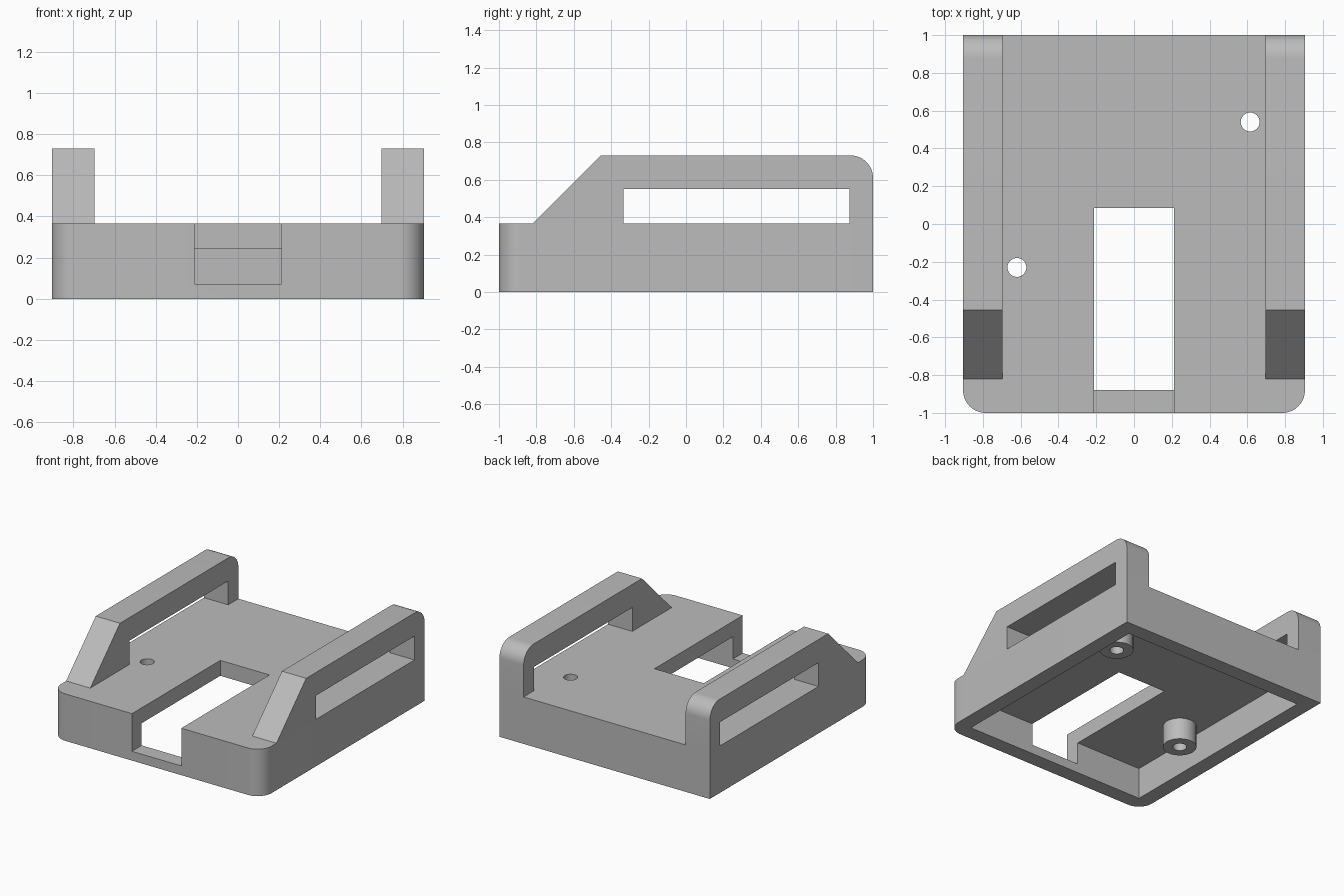
import bpy, bmesh
from math import cos, sin, pi, radians
from mathutils import Vector

default = bpy.data.objects.get("Cube")
if default:
    bpy.data.objects.remove(default)

W, T = 0.905, 0.12            # half width, wall thickness
DECK, TOP = 0.365, 0.73       # deck height, handle height

grey = bpy.data.materials.new("matte grey")
grey.use_nodes = True
colour = (0.5, 0.5, 0.5, 1)
grey.diffuse_color = colour
grey.node_tree.nodes["Principled BSDF"].inputs["Base Color"].default_value = colour


def arc(cx, cy, r, start, end, steps=12):
    angles = [start + (end - start) * i / steps for i in range(steps + 1)]
    return [(cx + r * cos(a), cy + r * sin(a)) for a in angles]


def prism(name, outline, low, high, axis="z"):
    """Extrude a closed outline along z (xy outline) or x (yz outline)."""
    bm = bmesh.new()
    place = (lambda a, b: (a, b, low)) if axis == "z" else (lambda a, b: (low, a, b))
    step = Vector((0, 0, high - low)) if axis == "z" else Vector((high - low, 0, 0))
    face = bm.faces.new([bm.verts.new(place(a, b)) for a, b in outline])
    extruded = bmesh.ops.extrude_face_region(bm, geom=[face], use_keep_orig=True)
    bmesh.ops.translate(bm, vec=step,
                        verts=[v for v in extruded["geom"] if isinstance(v, bmesh.types.BMVert)])
    bmesh.ops.recalc_face_normals(bm, faces=bm.faces)
    mesh = bpy.data.meshes.new(name)
    bm.to_mesh(mesh)
    bm.free()
    mesh.materials.append(grey)
    obj = bpy.data.objects.new(name, mesh)
    bpy.context.collection.objects.link(obj)
    return obj


def rect(x0, x1, y0, y1):
    return [(x0, y0), (x1, y0), (x1, y1), (x0, y1)]


def disc(x, y, r):
    return arc(x, y, r, 0, 2 * pi, 32)[:-1]


def select(obj):
    bpy.ops.object.select_all(action="DESELECT")
    obj.select_set(True)
    bpy.context.view_layer.objects.active = obj


def combine(target, tool, operation):
    tool.hide_render = True
    mod = target.modifiers.new(tool.name, "BOOLEAN")
    mod.operation, mod.solver, mod.object = operation, "EXACT", tool
    select(target)
    bpy.ops.object.modifier_apply(modifier=mod.name)
    bpy.data.objects.remove(tool)


# Tray body with rounded front corners, hollow from below
outline = (arc(-W + T, -1 + T, T, pi, 1.5 * pi) + arc(W - T, -1 + T, T, 1.5 * pi, 2 * pi)
           + [(W, 1), (-W, 1)])
body = prism("tray_body", outline, 0, DECK)
combine(body, prism("cavity", rect(-W + T, W - T, -1 + T, 1 - T), -0.1, DECK - T), "DIFFERENCE")

# Slot through the deck and the front wall
combine(body, prism("slot", rect(-0.212, 0.212, -1.1, 0.085), 0.072, 0.5), "DIFFERENCE")

# Screw bosses under the deck, drilled through
for x, y in ((0.615, 0.54), (-0.62, -0.23)):
    combine(body, prism("boss", disc(x, y, 0.12), 0.075, 0.3), "UNION")
    combine(body, prism("screw_hole", disc(x, y, 0.05), -0.1, 0.5), "DIFFERENCE")

# Side handles: sloped front leg, rounded back, long open window
profile = ([(-0.82, DECK), (-0.455, TOP)] + arc(1 - T, TOP - T, T, pi / 2, 0)
           + [(1, DECK), (0.875, DECK), (0.875, 0.55), (-0.335, 0.55), (-0.335, DECK)])
parts = [body,
         prism("left_handle", profile, 0.697, W, "x"),
         prism("right_handle", profile, -W, -0.697, "x")]

for part in parts:
    select(part)
    bpy.ops.object.shade_smooth_by_angle(angle=radians(30))
